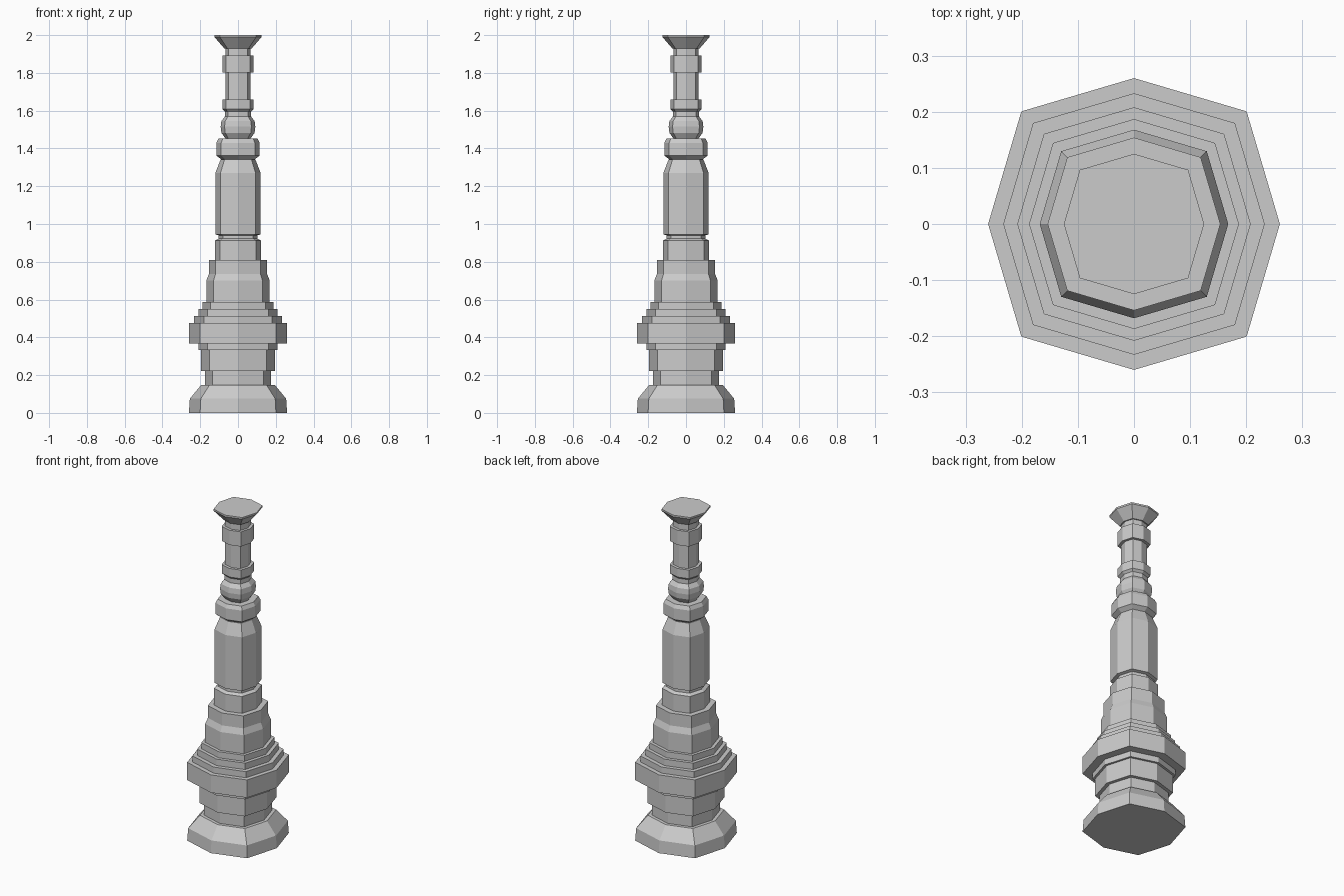
import bpy, bmesh

# Octagonal plan: points on the axes at 1, corners slightly further out
D = 0.772
PLAN = [(1, 0), (D, D), (0, 1), (-D, D), (-1, 0), (-D, -D), (0, -1), (D, -D)]


def turned(name, profile, cap_bottom=False, cap_top=False):
    """Stack scaled octagons along a (radius, height) profile."""
    bm = bmesh.new()
    rings = [[bm.verts.new((x * r, y * r, z)) for x, y in PLAN] for r, z in profile]
    for a, b in zip(rings, rings[1:]):
        for i in range(8):
            j = (i + 1) % 8
            bm.faces.new((a[i], a[j], b[j], b[i]))
    if cap_bottom:
        bm.faces.new(rings[0][::-1])
    if cap_top:
        bm.faces.new(rings[-1])
    mesh = bpy.data.meshes.new(name)
    bm.to_mesh(mesh)
    bm.free()
    obj = bpy.data.objects.new(name, mesh)
    bpy.context.collection.objects.link(obj)
    return obj


# Sections share their end rings so the column is one continuous skin
turned("base_foot", [(.26, 0), (.255, .075), (.195, .148), (.175, .148)], cap_bottom=True)
turned("pedestal", [(.175, .148), (.175, .222), (.196, .222), (.196, .332),
                    (.21, .332), (.21, .367)])

# Wide band with receding steps
steps = [(.21, .367)]
for r, z0, z1 in [(.26, .367, .475), (.233, .475, .512),
                  (.208, .512, .551), (.187, .551, .588)]:
    steps += [(r, z0), (r, z1)]
turned("stepped_band", steps + [(.168, .588)])

turned("lower_drum", [(.168, .588), (.168, .70), (.154, .735), (.154, .81), (.122, .81)])
turned("shaft_seat", [(.122, .81), (.122, .912), (.102, .922), (.102, .94)])
turned("shaft", [(.102, .94), (.12, .945), (.12, 1.27), (.092, 1.342), (.088, 1.342)])
turned("collar", [(.088, 1.342), (.115, 1.362), (.115, 1.43), (.104, 1.452), (.066, 1.452)])
turned("ball", [(.066, 1.452), (.088, 1.483), (.092, 1.515), (.088, 1.545), (.07, 1.568)])
turned("upper_ring", [(.07, 1.568), (.07, 1.595), (.083, 1.608), (.083, 1.66), (.066, 1.66)])
turned("neck", [(.066, 1.66), (.066, 1.803), (.083, 1.803), (.083, 1.892),
                (.066, 1.892), (.066, 1.93)])
turned("flared_top", [(.066, 1.93), (.073, 1.93), (.125, 1.99), (.125, 2.0)], cap_top=True)
